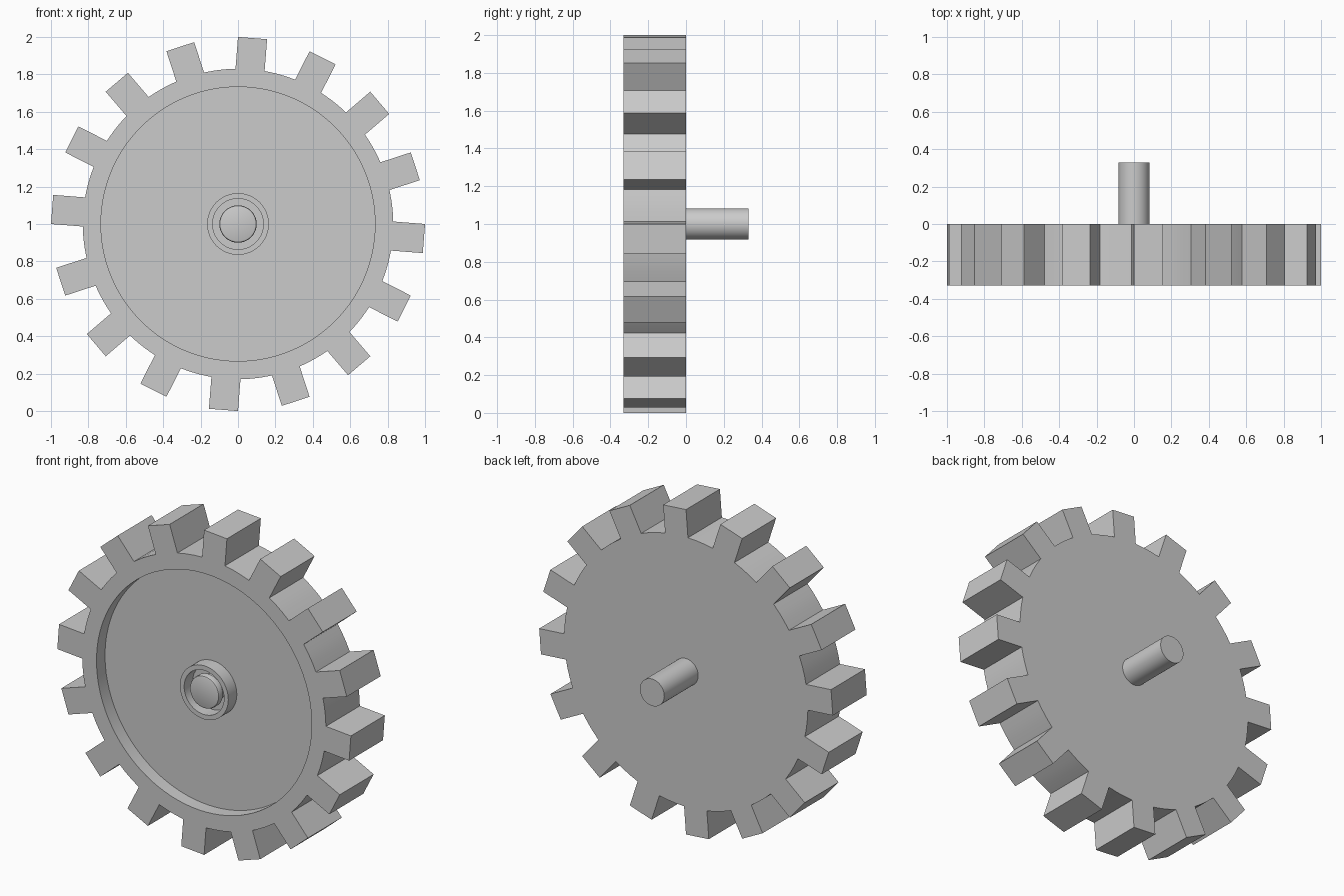
import bpy, bmesh
from math import sin, cos, pi, asin, atan2, hypot

if "Cube" in bpy.data.objects:
    bpy.data.objects.remove(bpy.data.objects["Cube"])

CZ = 1.0          # axle height
TEETH = 16
STEP = 2 * pi / TEETH


def finish(bm, name):
    bmesh.ops.recalc_face_normals(bm, faces=bm.faces)
    me = bpy.data.meshes.new(name)
    bm.to_mesh(me)
    bm.free()
    ob = bpy.data.objects.new(name, me)
    bpy.context.collection.objects.link(ob)
    bpy.ops.object.select_all(action='DESELECT')
    ob.select_set(True)
    bpy.context.view_layer.objects.active = ob
    bpy.ops.object.shade_smooth_by_angle(angle=pi / 6)
    return ob


def skin(name, loops, closed=False):
    """Join equal-length vertex loops; cap both ends unless closed."""
    bm = bmesh.new()
    rings = [[bm.verts.new(p) for p in lp] for lp in loops]
    n = len(rings[0])
    pairs = list(zip(rings, rings[1:]))
    if closed:
        pairs.append((rings[-1], rings[0]))
    else:
        bm.faces.new(rings[0])
        bm.faces.new(rings[-1])
    for a, b in pairs:
        for i in range(n):
            j = (i + 1) % n
            bm.faces.new((a[i], a[j], b[j], b[i]))
    return finish(bm, name)


def polar_loop(points, y):
    return [(r * cos(a), y, CZ + r * sin(a)) for r, a in points]


def circle(r, n=48):
    return [(r, 2 * pi * i / n) for i in range(n)]


# Toothed wheel: square teeth, shallow dished front
half, tip, root, dish = 0.078, 0.997, 0.83, 0.733
tip_a, root_a = atan2(half, tip), asin(half / root)
tip_r = hypot(tip, half)
gap = STEP - 2 * root_a
outline, dish_rim = [], []
for k in range(TEETH):
    c = k * STEP - tip_a
    outline += [(root, c - root_a), (tip_r, c - tip_a), (tip_r, c + tip_a),
                (root, c + root_a), (root, c + root_a + gap / 3),
                (root, c + root_a + gap * 2 / 3)]
    dish_rim += [(dish, c + (i - 1.5) * STEP / 6) for i in range(6)]
FRONT, FLOOR = -0.33, -0.247
skin("toothed_wheel", [polar_loop(outline, 0), polar_loop(outline, FRONT),
                       polar_loop(dish_rim, FRONT), polar_loop(dish_rim, FLOOR)])

# Hub collar around the axle
skin("hub_collar", [polar_loop(circle(r), y) for r, y in
                    [(0.165, FLOOR + 0.005), (0.165, FRONT), (0.136, FRONT),
                     (0.136, FLOOR + 0.005)]], closed=True)

# Axle with a wider rounded head inside the collar
skin("axle", [polar_loop(circle(r), y) for r, y in
              [(0.083, 0.33), (0.083, -0.29), (0.1, -0.29), (0.1, -0.32),
               (0.097, -0.327), (0.09, -0.33)]])
